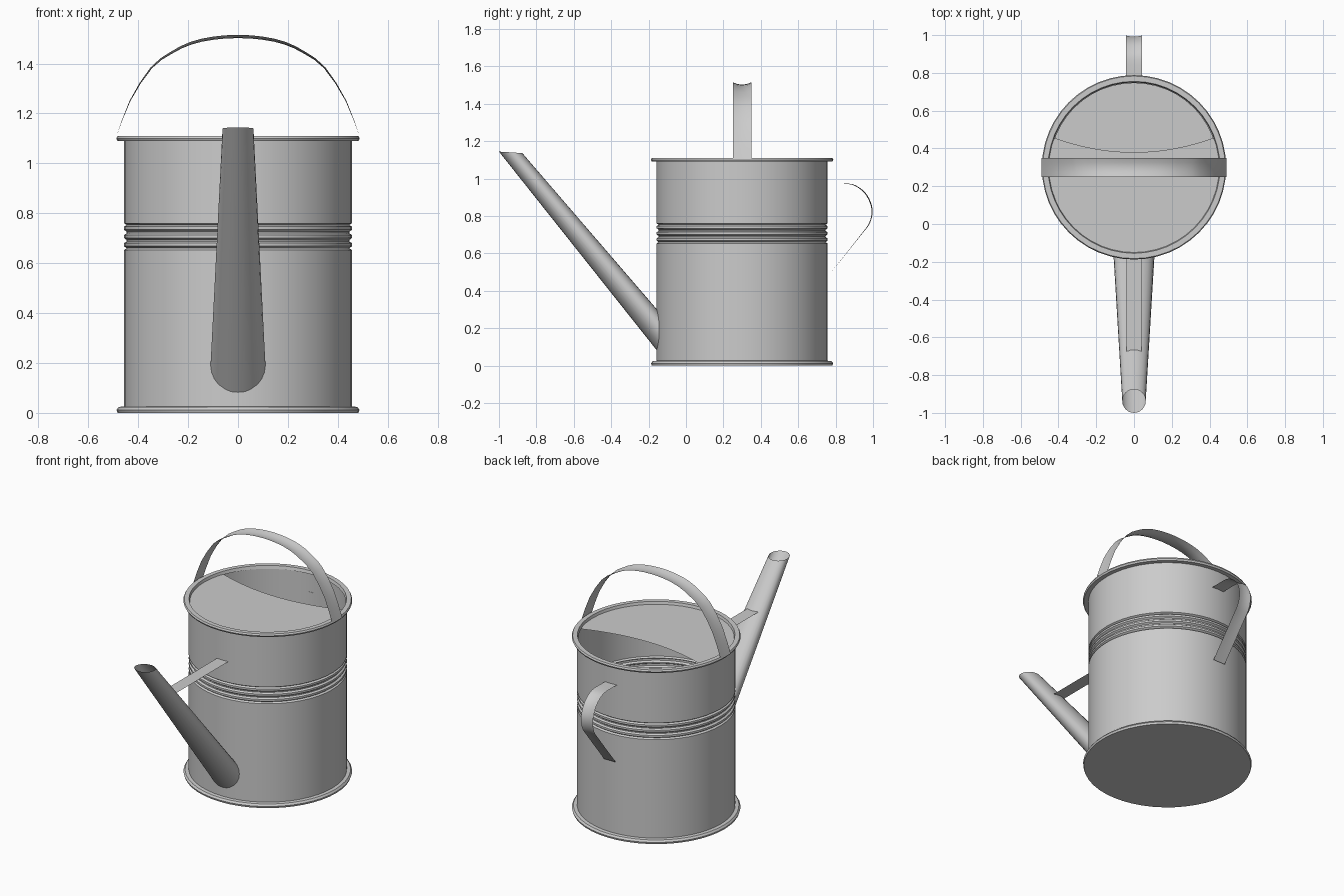
import bpy, bmesh
from math import sin, cos, pi, sqrt, radians

cube = bpy.data.objects.get("Cube")
if cube:
    bpy.data.objects.remove(cube, do_unlink=True)

metal = bpy.data.materials.new("zinc grey")
metal.use_nodes = True
grey = (0.6, 0.6, 0.6, 1)
metal.diffuse_color = grey
metal.node_tree.nodes["Principled BSDF"].inputs["Base Color"].default_value = grey

CY = 0.3       # body axis in y
R = 0.457      # body radius
SEG = 48


def loft(name, rows, closed=False, cap=False, flip=False):
    """Skin a surface through rows of points."""
    bm = bmesh.new()
    grid = [[bm.verts.new(p) for p in row] for row in rows]
    n = len(grid[0])
    for a, b in zip(grid, grid[1:]):
        for i in range(n if closed else n - 1):
            j = (i + 1) % n
            bm.faces.new((a[i], a[j], b[j], b[i]))
    if cap:
        bm.faces.new(grid[0][::-1])
    if flip:
        bmesh.ops.reverse_faces(bm, faces=bm.faces[:])
    mesh = bpy.data.meshes.new(name)
    bm.to_mesh(mesh)
    bm.free()
    mesh.materials.append(metal)
    obj = bpy.data.objects.new(name, mesh)
    bpy.context.collection.objects.link(obj)
    bpy.ops.object.select_all(action="DESELECT")
    obj.select_set(True)
    bpy.context.view_layer.objects.active = obj
    bpy.ops.object.shade_smooth_by_angle(angle=radians(35))
    return obj


def ring(r, z):
    return [(r * cos(2 * pi * i / SEG), CY + r * sin(2 * pi * i / SEG), z)
            for i in range(SEG)]


def smooth_path(points, steps=4):
    """Catmull-Rom curve through 2D points."""
    pts = [points[0]] + points + [points[-1]]
    out = []
    for p0, p1, p2, p3 in zip(pts, pts[1:], pts[2:], pts[3:]):
        for s in range(steps):
            t = s / steps
            out.append(tuple(
                b + 0.5 * t * (c - a + t * (2 * a - 5 * b + 4 * c - d
                                            + t * (3 * (b - c) + d - a)))
                for a, b, c, d in zip(p0, p1, p2, p3)))
    return out + [points[-1]]


def strap(path, place, half, dip):
    """Rows of a thin strap, slightly troughed across its width."""
    rows = []
    for i, (u, v) in enumerate(path):
        a, b = path[max(i - 1, 0)], path[min(i + 1, len(path) - 1)]
        du, dv = b[0] - a[0], b[1] - a[1]
        length = sqrt(du * du + dv * dv)
        depth = dip * sin(pi * i / (len(path) - 1))
        row = []
        for w in (-1, -0.5, 0, 0.5, 1):
            d = depth * (1 - w * w)
            row.append(place(u + d * dv / length, v - d * du / length, w * half))
        rows.append(row)
    return rows


# Body: base flange, wall with three beads, rolled rim
profile = [(0.483, 0), (0.487, 0.012), (0.478, 0.024), (R, 0.026), (R, 0.653)]
for k in range(3):
    z = 0.66 + k * 0.033
    profile += [(0.446, z), (R, z + 0.008), (R, z + 0.02), (0.446, z + 0.027)]
profile += [(R, 0.76), (R, 1.09), (0.483, 1.09), (0.488, 1.1), (0.483, 1.11),
            (0.455, 1.11), (0.45, 1.09)]
loft("body", [ring(r, z) for r, z in profile], closed=True, cap=True)

# Cover over the front part of the opening, with a bowed rear edge
front, back = [], []
for i in range(33):
    x = 0.454 * sin(pi * (i / 32 - 0.5))
    reach = sqrt(0.4541 ** 2 - x * x)
    front.append((x, CY - reach, 1.093))
    back.append((x, min(0.38 + 0.43 * x * x, CY + reach), 1.093))
loft("top_cover", [front, back])

# Spout: round root fitted to the wall, level round mouth
root, mouth = [], []
for i in range(24):
    c, s = cos(2 * pi * i / 24), sin(2 * pi * i / 24)
    x = 0.11 * c
    root.append((x, CY - sqrt(R * R - x * x) + 0.002, 0.19 + 0.11 * s))
    mouth.append((0.062 * c, -0.9375 + 0.0625 * s, 1.14 - 0.004 * s))
loft("spout", [root, mouth], closed=True)

# Flat brace between spout and wall
loft("spout_brace", [[(-0.04, y, 0.893), (0.04, y, 0.893)]
                     for y in (-0.7, -0.15)])

# Carrying handle arching over the top
half_arc = [(0.49, 1.1), (0.435, 1.25), (0.35, 1.385), (0.27, 1.447),
            (0.19, 1.487), (0.1, 1.508)]
arc = [(-x, z) for x, z in half_arc] + [(0, 1.515)] + half_arc[::-1]
loft("carrying_handle",
     strap(smooth_path(arc, 2), lambda u, v, w: (u, CY + w, v), 0.05, 0.013))

# Rear grip
grip = [(0.755, 0.973), (0.87, 0.973), (0.925, 0.953), (0.97, 0.91),
        (0.997, 0.84), (0.985, 0.765), (0.93, 0.69), (0.765, 0.485)]
loft("rear_grip",
     strap(smooth_path(grip), lambda u, v, w: (w, u, v), 0.042, 0.006), flip=True)
